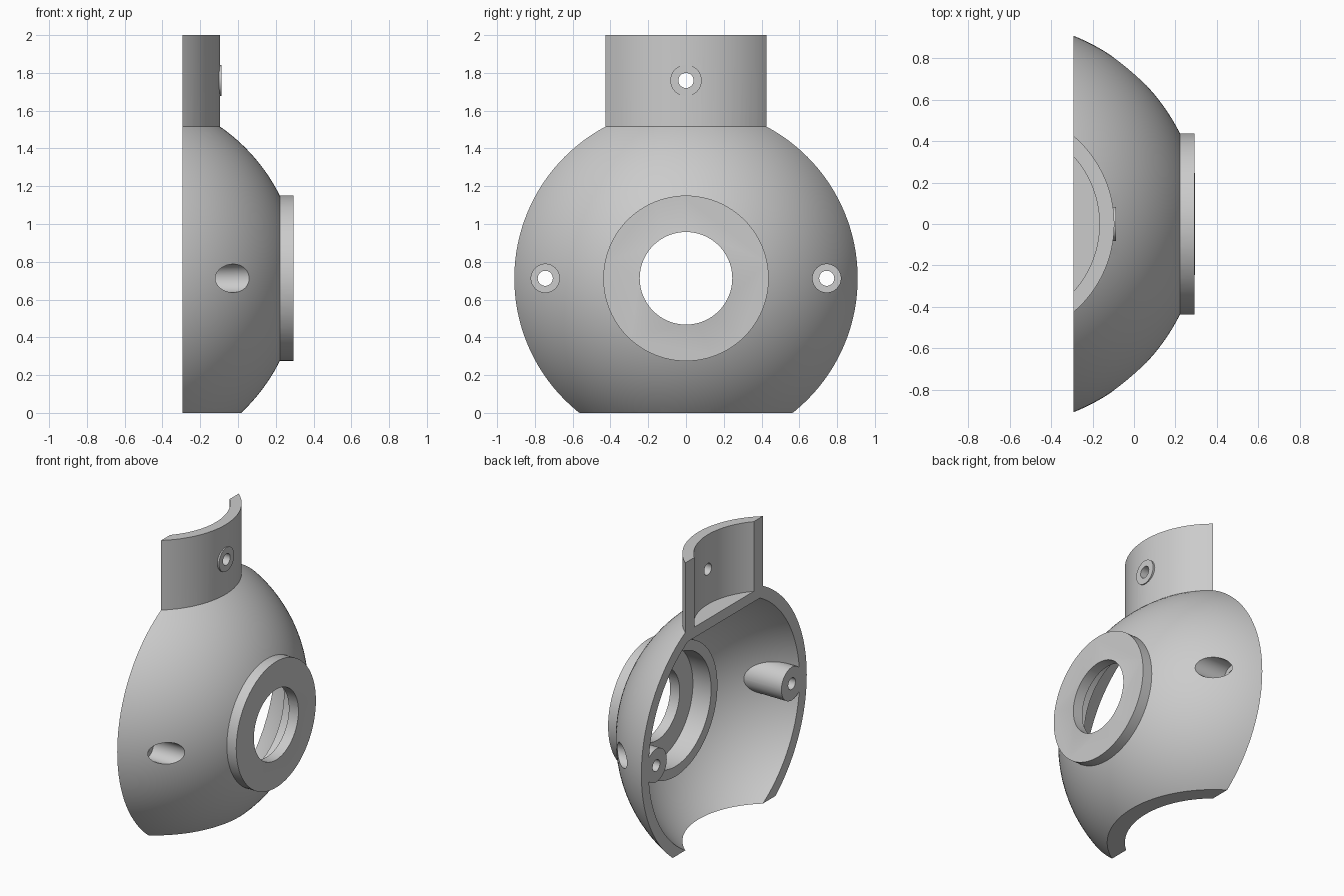
import bpy, math
from math import pi

if "Cube" in bpy.data.objects:
    bpy.data.objects.remove(bpy.data.objects["Cube"])

CX, CZ = -0.653, 0.7125      # centre of the round body
BACK = -0.293                # plane of the open back
WALL = 0.073


def finish(name):
    ob = bpy.context.object
    ob.name = name
    bpy.ops.object.transform_apply(location=True, rotation=True, scale=True)
    return ob


def ball(name, r):
    bpy.ops.mesh.primitive_uv_sphere_add(segments=128, ring_count=64, radius=r,
                                         location=(CX, 0, CZ), rotation=(0, pi / 2, 0))
    return finish(name)


def rod_x(name, r, x0, x1, y=0, z=CZ, n=64):
    bpy.ops.mesh.primitive_cylinder_add(vertices=n, radius=r, depth=x1 - x0,
                                        location=((x0 + x1) / 2, y, z), rotation=(0, pi / 2, 0))
    return finish(name)


def rod_z(name, r, z0, z1):
    bpy.ops.mesh.primitive_cylinder_add(vertices=128, radius=r, depth=z1 - z0,
                                        location=(CX, 0, (z0 + z1) / 2))
    return finish(name)


def box(name, lo, hi):
    bpy.ops.mesh.primitive_cube_add(size=1, location=[(a + b) / 2 for a, b in zip(lo, hi)])
    bpy.context.object.scale = [b - a for a, b in zip(lo, hi)]
    return finish(name)


def combine(target, tool, op='DIFFERENCE'):
    bpy.context.view_layer.objects.active = target
    m = target.modifiers.new("bool", 'BOOLEAN')
    m.operation, m.solver, m.object = op, 'EXACT', tool
    bpy.ops.object.modifier_apply(modifier=m.name)
    bpy.data.objects.remove(tool)


housing = ball("half_housing", 0.978)

# cavity, leaving a flat ceiling, the two screw bosses and the inner collar
cavity = ball("cavity", 0.978 - WALL)
combine(cavity, box("ceiling", (-2, -2, 1.515 - WALL), (2, 2, 3)))
combine(cavity, rod_x("collar", 0.46, 0.08, 0.6, n=96))
for s in (-1, 1):
    combine(cavity, rod_x("boss", 0.115, -0.8, 0.5, y=s * 0.745))

# neck with a solid floor
combine(housing, rod_z("neck", 0.558, 1.46, 2.0), 'UNION')
combine(housing, rod_z("neck_bore", 0.486, 1.515, 2.2))
combine(housing, cavity)

# front flange with recess and opening
combine(housing, rod_x("flange", 0.438, 0.11, 0.293, n=96), 'UNION')
combine(housing, rod_x("recess", 0.39, -0.1, 0.22, n=96))
combine(housing, rod_x("opening", 0.245, 0.1, 0.5, n=96))

# side screw holes with counterbores
for s in (-1, 1):
    combine(housing, rod_x("counterbore", 0.075, -0.18, 0.5, y=s * 0.745, n=48))
    combine(housing, rod_x("screw_hole", 0.04, -0.6, 0.5, y=s * 0.745, n=32))

# neck screw pad and hole
combine(housing, rod_x("neck_pad", 0.083, -0.13, -0.088, z=1.76, n=48), 'UNION')
combine(housing, rod_x("neck_hole", 0.04, -0.4, 0.1, z=1.76, n=32))

# flat open back and open base
combine(housing, box("back_cut", (-3, -2, -2), (BACK, 2, 3)))
combine(housing, box("base_cut", (-2, -2, -2), (2, 2, 0)))

grey = bpy.data.materials.new("plain_grey")
grey.diffuse_color = (0.6, 0.6, 0.6, 1)
grey.use_nodes = True
grey.node_tree.nodes["Principled BSDF"].inputs["Base Color"].default_value = grey.diffuse_color
housing.data.materials.clear()
housing.data.materials.append(grey)
for p in housing.data.polygons:
    p.material_index = 0

bpy.ops.object.select_all(action='DESELECT')
housing.select_set(True)
bpy.context.view_layer.objects.active = housing
bpy.ops.object.shade_smooth_by_angle(angle=math.radians(25))
